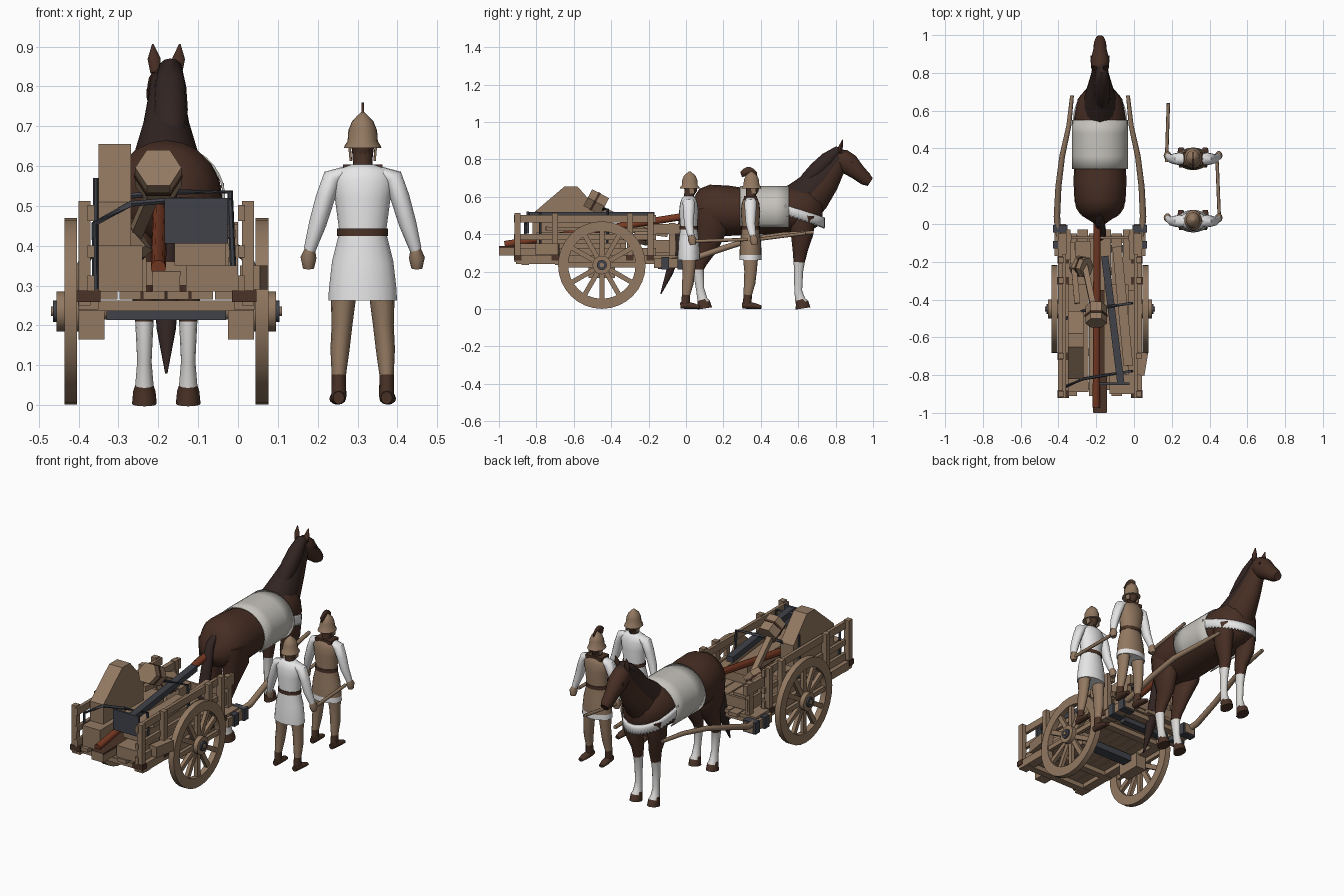
import bpy, bmesh, math
from mathutils import Vector

CX = -0.18  # centre line of the cart and horse


def mat(name, c):
    m = bpy.data.materials.new(name)
    m.diffuse_color = (*c, 1)
    return m


WOOD = mat("tan_wood", (0.29, 0.19, 0.12))
SLATE = mat("slate_metal", (0.052, 0.055, 0.068))
RED = mat("red_wood", (0.19, 0.042, 0.017))
COAT = mat("horse_brown", (0.062, 0.027, 0.017))
MANE = mat("mane_dark", (0.032, 0.018, 0.016))
CLOTH = mat("grey_cloth", (0.56, 0.54, 0.50))
WHITE = mat("white_linen", (0.88, 0.88, 0.89))
LEATHER = mat("dark_leather", (0.068, 0.032, 0.02))
STOCKING = mat("pale_leg_hair", (0.70, 0.69, 0.67))


def finish(name, bm, mats, rule=None, smooth=False):
    bmesh.ops.recalc_face_normals(bm, faces=bm.faces)
    me = bpy.data.meshes.new(name)
    if rule:
        for f in bm.faces:
            f.material_index = rule(f.calc_center_median())
    bm.to_mesh(me)
    bm.free()
    ob = bpy.data.objects.new(name, me)
    bpy.context.collection.objects.link(ob)
    for m in (mats if isinstance(mats, (list, tuple)) else [mats]):
        me.materials.append(m)
    if smooth:
        bpy.ops.object.select_all(action='DESELECT')
        ob.select_set(True)
        bpy.context.view_layer.objects.active = ob
        bpy.ops.object.shade_smooth_by_angle(angle=math.radians(50))
    return ob


def tube(name, secs, mats, n=14, rule=None, smooth=True, phase=0.0):
    """Loft of elliptical rings; each section is x, y, z, half width, half depth."""
    bm = bmesh.new()
    pts = [Vector(s[:3]) for s in secs]
    rings = []
    for i, s in enumerate(secs):
        t = (pts[min(i + 1, len(pts) - 1)] - pts[max(i - 1, 0)]).normalized()
        ref = Vector((0, 1, 0)) if abs(t.x) > 0.9 else Vector((1, 0, 0))
        u = (ref - t * ref.dot(t)).normalized()
        v = t.cross(u)
        rings.append([bm.verts.new(pts[i] + u * s[3] * math.cos(a) + v * s[4] * math.sin(a))
                      for a in (phase + k * math.tau / n for k in range(n))])
    for a, b in zip(rings, rings[1:]):
        for k in range(n):
            bm.faces.new((a[k], a[(k + 1) % n], b[(k + 1) % n], b[k]))
    bm.faces.new(rings[0])
    bm.faces.new(rings[-1])
    return finish(name, bm, mats, rule, smooth)


def beam(name, a, b, w, h, m):
    r = math.sqrt(0.5)
    return tube(name, [(*a, w * r, h * r), (*b, w * r, h * r)], m, 4, None, False, math.pi / 4)


def rod(name, a, b, r, m, n=12):
    return tube(name, [(*a, r, r), (*b, r, r)], m, n)


def box(name, x, y, z, m):
    bm = bmesh.new()
    bmesh.ops.create_cube(bm, size=1)
    for v in bm.verts:
        v.co = [(r[0] + r[1]) / 2 + c * (r[1] - r[0]) for r, c in zip((x, y, z), v.co)]
    return finish(name, bm, m)


def sheet(name, rows, m, thick):
    bm = bmesh.new()
    vs = [[bm.verts.new(p) for p in r] for r in rows]
    for a, b in zip(vs, vs[1:]):
        for k in range(len(a) - 1):
            bm.faces.new((a[k], a[k + 1], b[k + 1], b[k]))
    ob = finish(name, bm, m, None, True)
    mod = ob.modifiers.new("thickness", 'SOLIDIFY')
    mod.thickness, mod.offset = thick, 0
    return ob


def wheel_rim(name, x0, x1, c, ro, ri, m, n=32):
    bm = bmesh.new()
    prof = [(x0, ro), (x1, ro), (x1, ri), (x0, ri)]
    rings = [[bm.verts.new((x, c[0] + r * math.cos(a), c[1] + r * math.sin(a))) for x, r in prof]
             for a in (k * math.tau / n for k in range(n))]
    for i in range(n):
        a, b = rings[i], rings[(i + 1) % n]
        for k in range(4):
            bm.faces.new((a[k], a[(k + 1) % 4], b[(k + 1) % 4], b[k]))
    return finish(name, bm, m, None, True)


# ---- cart: wheels, sides and shafts, mirrored left and right
WY, WZ = -0.45, 0.235
for s, side in ((-1, "left"), (1, "right")):
    X = lambda d: CX + s * d
    span = lambda a, b: tuple(sorted((X(a), X(b))))
    wheel_rim(side + "_wheel_rim", *span(0.224, 0.256), (WY, WZ), 0.234, 0.180, WOOD)
    for k in range(12):
        a = k * math.tau / 12
        d = lambda r: (X(0.24), WY + r * math.cos(a), WZ + r * math.sin(a))
        beam(side + "_spoke", d(0.04), d(0.19), 0.02, 0.026, WOOD)
    rod(side + "_hub", (X(0.20), WY, WZ), (X(0.275), WY, WZ), 0.05, WOOD, 16)
    rod(side + "_hub_band", (X(0.27), WY, WZ), (X(0.284), WY, WZ), 0.027, SLATE)
    rod(side + "_hub_cap", (X(0.27), WY, WZ), (X(0.29), WY, WZ), 0.012, WOOD)
    box(side + "_axle_block", span(0.155, 0.22), (-0.52, -0.38), (0.165, 0.25), WOOD)
    box(side + "_bed_frame", span(0.17, 0.222), (-0.91, -0.05), (0.24, 0.285), WOOD)
    for y in (-0.90, -0.70, -0.30, -0.19):
        box(side + "_post", span(0.19, 0.22), (y - 0.016, y + 0.016), (0.25, 0.512), WOOD)
        box(side + "_post_foot", span(0.165, 0.226), (y - 0.02, y + 0.02), (0.259, 0.288), LEATHER)
    for z0, z1 in ((0.285, 0.325), (0.37, 0.40), (0.462, 0.502)):
        box(side + "_rail", span(0.18, 0.198), (-0.92, -0.16), (z0, z1), WOOD)
    box(side + "_front_post", span(0.15, 0.18), (-0.09, -0.055), (0.27, 0.46), WOOD)
    box(side + "_front_rail", span(0.155, 0.18), (-0.19, -0.03), (0.40, 0.455), WOOD)
    box(side + "_front_panel", span(0.155, 0.17), (-0.18, -0.05), (0.30, 0.37), WOOD)
    box(side + "_shaft_block", span(0.18, 0.24), (-0.17, 0.0), (0.22, 0.27), WOOD)
    for y in (-0.025, -0.11):
        box(side + "_shaft_clamp", span(0.172, 0.25), (y - 0.02, y + 0.02), (0.212, 0.278), SLATE)
    tube(side + "_shaft", [(X(d), y, z, r, r) for d, y, z, r in (
        (0.215, -0.12, 0.25, .017), (0.228, 0.04, 0.27, .017), (0.22, 0.2, 0.325, .016),
        (0.20, 0.36, 0.375, .015), (0.165, 0.52, 0.398, .013), (0.148, 0.68, 0.41, .010))], WOOD, 8)

# ---- cart: bed and axle
for k in range(6):
    x = CX - 0.18 + k * 0.06
    box("bed_plank", (x + 0.002, x + 0.057), (-0.91 + 0.03 * (k % 2), -0.05 + 0.02 * (k % 2)), (0.265, 0.285), WOOD)
for y in (-0.86, -0.68, -0.25, -0.08):
    box("cross_beam", (CX - 0.22, CX + 0.22), (y - 0.02, y + 0.02), (0.236, 0.262), WOOD)
box("axle_bar", (CX - 0.15, CX + 0.15), (-0.48, -0.42), (0.213, 0.25), SLATE)
box("front_bar", (CX - 0.15, CX + 0.15), (-0.15, -0.11), (0.213, 0.24), SLATE)
rod("axle", (CX - 0.25, WY, WZ), (CX + 0.25, WY, WZ), 0.02, WOOD)
box("front_board", (CX - 0.16, CX + 0.16), (-0.08, -0.065), (0.30, 0.36), WOOD)

# ---- cart load: crates, wedge, beams, drums and ropes
box("left_crate", (-0.35, -0.24), (-0.89, -0.32), (0.285, 0.40), WOOD)
box("right_crate", (-0.13, 0.0), (-0.90, -0.35), (0.285, 0.35), WOOD)
box("middle_crate", (-0.16, -0.03), (-0.80, -0.32), (0.35, 0.41), WOOD)
box("front_crate", (-0.31, -0.23), (-0.20, -0.09), (0.285, 0.37), WOOD)
beam("loose_board", (0.03, -0.80, 0.32), (0.05, -0.68, 0.32), 0.05, 0.06, WOOD)
box("long_chest", (-0.215, -0.145), (-1.0, -0.35), (0.285, 0.335), WOOD)
box("chest_lid", (-0.216, -0.144), (-0.999, -0.35), (0.325, 0.336), LEATHER)
wedge = ((-0.82, 0.40), (-0.82, 0.51), (-0.65, 0.655), (-0.58, 0.655), (-0.46, 0.52), (-0.46, 0.40))
bm = bmesh.new()
ends = [[bm.verts.new((x, y, z)) for y, z in wedge] for x in (-0.35, -0.268)]
for e in ends:
    bm.faces.new(e)
for k in range(6):
    j = (k + 1) % 6
    bm.faces.new((ends[0][k], ends[0][j], ends[1][j], ends[1][k]))
finish("wedge_frame", bm, WOOD)
rod("red_pole", (-0.20, -0.97, 0.345), (-0.195, 0.05, 0.505), 0.019, RED)
beam("metal_beam", (-0.155, -0.17, 0.503), (-0.07, -0.84, 0.503), 0.038, 0.032, SLATE)
box("metal_plate", (-0.185, -0.025), (-0.852, -0.840), (0.405, 0.52), SLATE)
for a, b, r in (((-0.20, -0.435, 0.548), (-0.20, -0.525, 0.596), 0.058),
                ((-0.31, -0.22, 0.38), (-0.25, -0.23, 0.43), 0.055)):
    tube("hex_drum", [(*a, r, r), (*b, r, r)], WOOD, 6, None, False)
    m = Vector(a).lerp(Vector(b), 0.5)
    q = m + (Vector(b) - m) * 0.25
    tube("drum_band", [(*m, r + .003, r + .003), (*q, r + .003, r + .003)], LEATHER, 6, None, False)
beam("drum_arm", (-0.27, -0.18, 0.40), (-0.21, -0.46, 0.54), 0.03, 0.03, WOOD)
beam("side_arm", (-0.33, -0.10, 0.40), (-0.30, -0.42, 0.44), 0.03, 0.03, WOOD)
beam("spare_board", (-0.09, -0.12, 0.42), (-0.03, -0.75, 0.43), 0.05, 0.02, WOOD)
for y, zt in ((-0.82, 0.505), (-0.46, 0.525)):
    tube("rope", [(x, y + dy, z, 0.008, 0.008) for x, dy, z in (
        (-0.358, -0.04, 0.29), (-0.36, -0.04, 0.455), (-0.27, 0, zt), (-0.15, 0.02, zt + .01),
        (-0.02, 0.04, zt + .01), (-0.01, 0.04, 0.29))], SLATE, 6)
rod("rope_stake", (-0.357, -0.50, 0.29), (-0.357, -0.50, 0.57), 0.007, SLATE, 6)

# ---- horse
tube("horse_body", [(CX, *p) for p in (
    (0.02, 0.55, 0.04, 0.06), (0.05, 0.535, 0.10, 0.11), (0.12, 0.53, 0.135, 0.135),
    (0.22, 0.525, 0.14, 0.135), (0.33, 0.52, 0.137, 0.124), (0.45, 0.52, 0.138, 0.122),
    (0.57, 0.53, 0.135, 0.125), (0.66, 0.535, 0.118, 0.12), (0.715, 0.53, 0.074, 0.085),
    (0.73, 0.53, 0.04, 0.05))], COAT, 20)
tube("horse_neck", [(CX, *p) for p in (
    (0.60, 0.555, 0.10, 0.12), (0.67, 0.615, 0.083, 0.11), (0.74, 0.695, 0.06, 0.087),
    (0.79, 0.765, 0.047, 0.066), (0.825, 0.81, 0.042, 0.05))], [COAT, MANE], 16,
    lambda c: int(c.z - 0.555 - 1.13 * (c.y - 0.60) > 0.005))
tube("horse_head", [(CX, *p) for p in (
    (0.795, 0.825, 0.03, 0.03), (0.83, 0.805, 0.047, 0.055), (0.87, 0.775, 0.05, 0.058),
    (0.92, 0.73, 0.036, 0.043), (0.96, 0.695, 0.032, 0.036), (0.985, 0.678, 0.022, 0.024))], COAT, 16)
tube("mane", [(CX + 0.010, *p) for p in (
    (0.59, 0.645, 0.012, 0.012), (0.65, 0.69, 0.042, 0.042), (0.705, 0.743, 0.044, 0.048),
    (0.76, 0.80, 0.040, 0.042), (0.81, 0.845, 0.03, 0.026), (0.86, 0.828, 0.022, 0.014),
    (0.90, 0.792, 0.008, 0.008))], MANE, 12)
tube("tail", [(CX, *p) for p in (
    (0.05, 0.59, 0.015, 0.015), (0.01, 0.56, 0.024, 0.02), (-0.02, 0.45, 0.03, 0.025),
    (-0.055, 0.30, 0.033, 0.028), (-0.09, 0.19, 0.024, 0.02), (-0.135, 0.08, 0.003, 0.003))], MANE, 10)
FRONT = ((0.625, 0.50, 0.05, 0.07), (0.62, 0.40, 0.045, 0.06), (0.61, 0.31, 0.032, 0.04),
         (0.605, 0.25, 0.025, 0.030), (0.602, 0.20, 0.021, 0.024), (0.60, 0.10, 0.018, 0.021),
         (0.61, 0.05, 0.023, 0.027), (0.62, 0.035, 0.028, 0.034), (0.625, 0.0, 0.031, 0.040))
HIND = ((0.13, 0.54, 0.06, 0.09), (0.135, 0.43, 0.055, 0.088), (0.11, 0.33, 0.04, 0.06),
        (0.075, 0.25, 0.027, 0.038), (0.065, 0.21, 0.023, 0.030), (0.075, 0.11, 0.018, 0.022),
        (0.088, 0.05, 0.023, 0.027), (0.095, 0.035, 0.028, 0.034), (0.10, 0.0, 0.031, 0.040))
for s in (-1, 1):
    for name, leg, top in (("front_leg", FRONT, 0.25), ("hind_leg", HIND, 0.21)):
        tube(name, [(CX + s * (0.075 if z > 0.35 else 0.055), y, max(z, 0.003), a, b) for y, z, a, b in leg],
             [COAT, STOCKING, LEATHER], 12, lambda c, t=top: 2 if c.z < 0.046 else int(c.z < t))
    tube("horse_ear", [(CX + s * d, y, z, r, r * 0.7) for d, y, z, r in (
        (0.026, 0.82, 0.835, 0.014), (0.031, 0.828, 0.87, 0.016), (0.034, 0.838, 0.906, 0.002))], COAT, 8)
    rod("horse_eye", (CX + s * 0.042, 0.885, 0.785), (CX + s * 0.05, 0.885, 0.785), 0.008, MANE, 8)

# ---- saddle cloth and fringed chest band
arc = [math.radians(-40 + k * 260 / 24) for k in range(25)]
sheet("saddle_cloth", [[(CX + 0.145 * math.cos(a), y, 0.522 + 0.133 * math.sin(a)) for a in arc]
                       for y in (0.29, 0.36, 0.42, 0.48, 0.55)], CLOTH, 0.006)
rows = [[], [], []]
for k in range(61):
    a = k * math.pi / 60
    x, y, z = CX + 0.141 * math.cos(a), 0.53 + 0.208 * math.sin(a), 0.535 - 0.068 * math.sin(a)
    for r, dz in zip(rows, (0.022, 0, -0.036 if k % 2 else -0.024)):
        r.append((x, y, z + dz))
sheet("chest_band", rows, WHITE, 0.008)


# ---- two walking soldiers
def soldier(y, armoured):
    x = 0.313
    tube("tunic", [(x, y, *p) for p in (
        (0.262, 0.086, 0.060), (0.290, 0.085, 0.059), (0.36, 0.077, 0.056), (0.425, 0.061, 0.047),
        (0.445, 0.060, 0.046), (0.52, 0.070, 0.052), (0.565, 0.078, 0.047), (0.590, 0.068, 0.038),
        (0.604, 0.028, 0.025))], [WOOD if armoured else WHITE, WHITE], 20, lambda c: int(c.z < 0.28))
    tube("belt", [(x, y, z, 0.064, 0.050) for z in (0.424, 0.443)], LEATHER, 20)
    tube("neck", [(x, y, 0.585, 0.024, 0.026), (x, y + .005, 0.645, 0.026, 0.028)], LEATHER, 12)
    tube("head", [(x, y + .01, z, a, b) for z, a, b in (
        (0.61, 0.014, 0.02), (0.63, 0.026, 0.034), (0.66, 0.030, 0.037), (0.69, 0.029, 0.035))], LEATHER, 14)
    tube("helmet", [(x, y + .005, z, a, b) for z, a, b in (
        (0.645, 0.047, 0.054), (0.652, 0.045, 0.052), (0.662, 0.038, 0.043), (0.69, 0.036, 0.041),
        (0.712, 0.027, 0.032), (0.726, 0.014, 0.016), (0.736, 0.003, 0.003))], WOOD, 18)
    if armoured:
        box("collar_plate", (x - 0.05, x + 0.05), (y - 0.035, y + 0.035), (0.585, 0.604), LEATHER)
        sheet("helmet_crest", [[(x, y - 0.045 + k * 0.016, 0.715 - 0.0012 * (k - 3) ** 2) for k in range(6)],
                               [(x, y - 0.055 + k * 0.018, 0.76 - 0.0045 * (k - 2.5) ** 2) for k in range(6)]],
              LEATHER, 0.006)
    for s in (-1, 1):
        beam("cheek_plate", (x + s * 0.030, y + 0.018, 0.615), (x + s * 0.033, y + 0.012, 0.65), 0.006, 0.028, WOOD)
        tube("arm", [(x + s * d, y + dy, z, a, b) for d, dy, z, a, b in (
            (0.045, 0, 0.585, 0.014, 0.026), (0.075, 0, 0.570, 0.026, 0.033), (0.094, 0, 0.52, 0.024, 0.030),
            (0.113, 0, 0.455, 0.022, 0.025), (0.133, 0.012, 0.390, 0.015, 0.018))], WHITE, 12)
        tube("hand", [(x + s * d, y + dy, z, a, b) for d, dy, z, a, b in (
            (0.132, 0.012, 0.395, 0.012, 0.015), (0.136, 0.018, 0.37, 0.020, 0.024),
            (0.136, 0.022, 0.343, 0.014, 0.016))], WOOD, 10)
        tube("leg", [(x + s * d, y + dy, z, a, b) for d, dy, z, a, b in (
            (0.047, 0.0, 0.30, 0.034, 0.043), (0.052, 0, 0.20, 0.026, 0.033), (0.057, -0.005, 0.14, 0.024, 0.031),
            (0.060, -0.015, 0.075, 0.018, 0.022), (0.060, -0.018, 0.02, 0.019, 0.024))],
            [WOOD, LEATHER], 12, lambda c: int(c.z < 0.07))
        tube("boot", [(x + s * d, y + dy, z, a, b) for d, dy, z, a, b in (
            (0.060, -0.045, 0.018, 0.014, 0.016), (0.061, -0.015, 0.021, 0.019, 0.020),
            (0.063, 0.025, 0.016, 0.021, 0.015), (0.065, 0.058, 0.010, 0.014, 0.009))], LEATHER, 12)


soldier(0.345, True)
soldier(0.015, False)
rod("front_club", (0.172, 0.33, 0.365), (0.182, 0.64, 0.405), 0.009, WOOD, 8)
rod("rear_club", (0.452, 0.02, 0.362), (0.440, 0.33, 0.372), 0.009, WOOD, 8)
